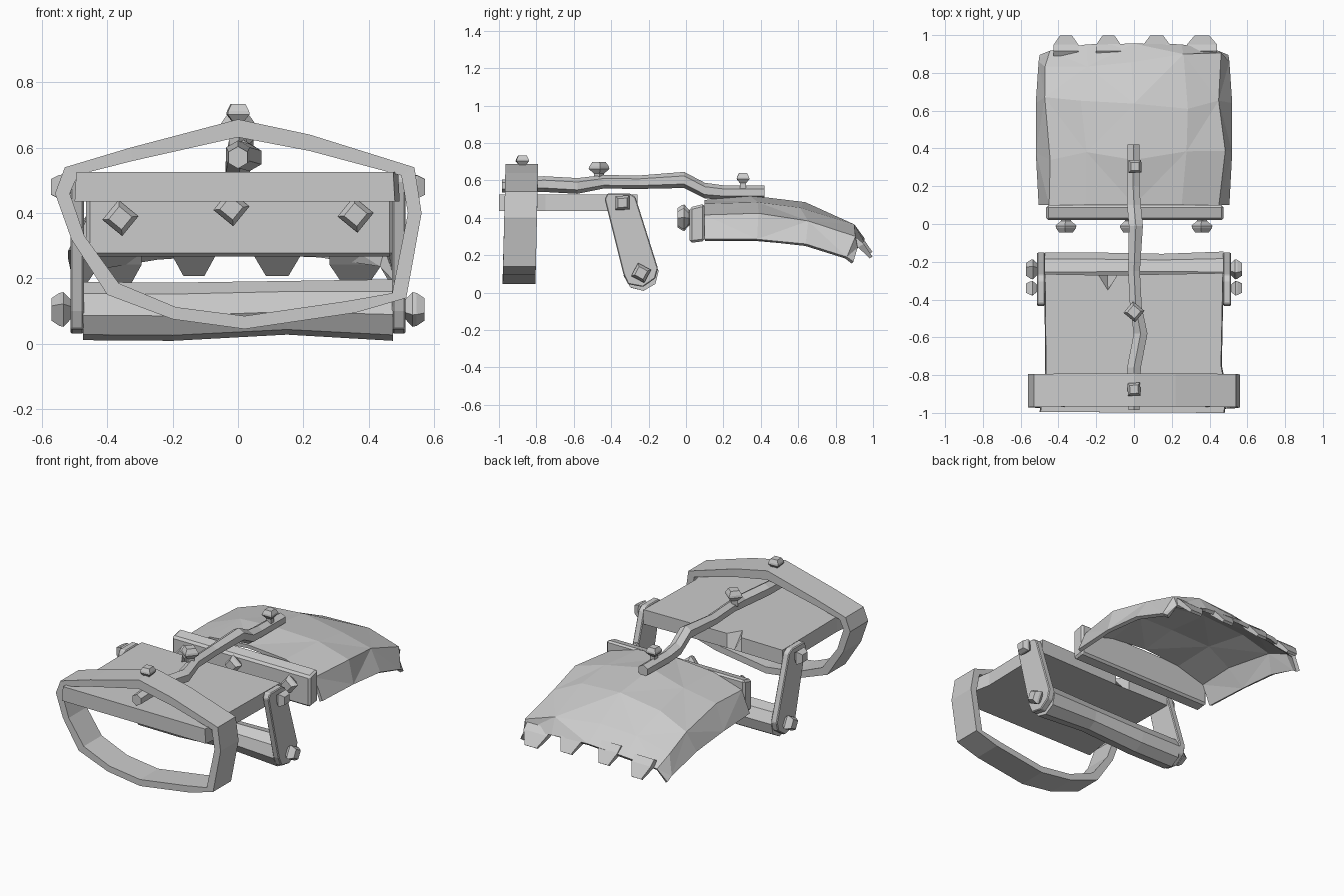
import bpy, bmesh, math, random
from mathutils import Vector

if "Cube" in bpy.data.objects:
    bpy.data.objects.remove(bpy.data.objects["Cube"])

random.seed(4)


def make(name, verts, faces, recalc=True):
    me = bpy.data.meshes.new(name)
    me.from_pydata([tuple(v) for v in verts], [], faces)
    if recalc:
        bm = bmesh.new()
        bm.from_mesh(me)
        bmesh.ops.recalc_face_normals(bm, faces=bm.faces)
        bm.to_mesh(me)
        bm.free()
    ob = bpy.data.objects.new(name, me)
    bpy.context.collection.objects.link(ob)
    return ob


def loft(name, rings, cyclic=False):
    n, m = len(rings[0]), len(rings)
    verts = [v for r in rings for v in r]
    faces = []
    for i in range(m if cyclic else m - 1):
        a, b = i * n, (i + 1) % m * n
        faces += [(a + k, a + (k + 1) % n, b + (k + 1) % n, b + k) for k in range(n)]
    if not cyclic:
        faces += [tuple(range(n)), tuple(range((m - 1) * n, m * n))]
    return make(name, verts, faces)


def bevel(ob, w):
    mod = ob.modifiers.new("bevel", 'BEVEL')
    mod.width = w
    mod.segments = 1


def rivet(name, pos, axis, size=1.0, turn=0.0):
    # faceted four-sided stud: neck, flared belt, flat top
    rot = Vector((0, 0, 1)).rotation_difference(Vector(axis)).to_matrix()
    rings = []
    for r, h in ((.026, -.03), (.026, .005), (.053, .03), (.05, .042), (.034, .065)):
        rings.append([Vector(pos) + rot @ Vector((r * size * math.cos(turn + k * math.pi / 2),
                      r * size * math.sin(turn + k * math.pi / 2), h * size)) for k in range(4)])
    return loft(name, rings)


# wrist hoop: hammered flat band, (outer x, z, inner x, z)
hoop = [(0, .687, 0, .632), (.22, .64, .22, .59), (.54, .54, .5, .515), (.562, .4, .52, .4),
        (.515, .14, .472, .155), (.36, .095, .33, .13), (.02, .045, .02, .085),
        (-.2, .075, -.19, .112), (-.4, .15, -.365, .185), (-.51, .32, -.47, .33),
        (-.56, .46, -.515, .46), (-.53, .54, -.49, .517), (-.33, .6, -.32, .56)]
rings = []
for ox, oz, ix, iz in hoop:
    s = .015 * (.69 - oz) / .64
    rings.append([(ox, -.965 - s, oz), (ox, -.79 - s, oz), (ix, -.79 - s, iz), (ix, -.965 - s, iz)])
loft("wrist_hoop", rings, cyclic=True)

# forearm plate with a dent chipped from the upper rear edge
outline = [(-.5, -.995), (.48, -1), (.495, -.9), (.465, -.75), (.475, -.26), (-.09, -.27),
           (-.14, -.27), (-.19, -.27), (-.475, -.265), (-.47, -.8)]
top = [(x * .99, y - (.08 if x == -.14 else 0), .525) for x, y in outline]
loft("forearm_plate", [[(x, y, .436) for x, y in outline], top])

# lower cross bar, octagonal
rings = []
for x, r, dz in ((-.475, .09, 0), (-.2, .09, -.002), (.15, .083, .01), (.475, .095, .003)):
    rings.append([(x, -.24 + r * math.cos((k + .5) * math.pi / 4 - .25),
                   .1 + dz + r * math.sin((k + .5) * math.pi / 4 - .25)) for k in range(8)])
loft("lower_cross_bar", rings)

# side links and their rivets
link = [(-.435, .5), (-.42, .53), (-.30, .53), (-.27, .51), (-.15, .13), (-.165, .075),
        (-.23, .03), (-.31, .045), (-.335, .10)]
for s, side in ((-1, "left"), (1, "right")):
    ob = loft("side_link_" + side, [[(s * .472, y, z) for y, z in link], [(s * .513, y, z) for y, z in link]])
    bevel(ob, .005)
    rivet("link_rivet_upper_" + side, (s * .507, -.34, .48), (s, 0, 0), 1, .8)
    rivet("link_rivet_lower_" + side, (s * .503, -.24, .105), (s, 0, 0), 1.05, .3)

# bent rod linking hoop, plate and hand guard
path = [(0, -.985, .57, .034), (0, -.76, .58, .042), (.035, -.58, .57, .042), (.01, -.44, .592, .036),
        (0, -.25, .59, .036), (.01, -.01, .602, .043), (0, .1, .545, .042), (-.005, .2, .535, .038),
        (-.002, .42, .535, .036)]
rings = []
for x, y, z, r in path:
    rings.append([(x + r * math.cos((k + .5) * math.pi / 3), y, z + r * math.sin((k + .5) * math.pi / 3))
                  for k in range(6)])
loft("connecting_rod", rings)
rivet("hoop_rivet", (0, -.875, .675), (0, 0, 1), .9, .85)
rivet("rod_rivet_middle", (0, -.465, .63), (0, 0, 1), 1.05, .1)
rivet("rod_rivet_end", (.005, .305, .58), (0, 0, 1), .9, .8)

# arched hand guard: (y, half width, centre z, mid z, shoulder z, edge z)
rows = [(.1, .505, .495, .475, .415, .285), (.38, .52, .515, .485, .42, .285),
        (.64, .52, .485, .455, .385, .26), (.86, .505, .385, .36, .305, .19), (.955, .5, .29, .275, .24, .165)]
verts, faces = [], []
for i, (y, w, a, b, c, d) in enumerate(rows):
    last = i == len(rows) - 1
    for f, z in ((-1, d), (-.89, c), (-.5, b), (0, a), (.5, b), (.89, c), (1, d)):
        back = .06 * abs(f) ** 4 if last else 0
        jit = 0 if last or i == 0 or abs(f) == 1 else .05
        verts.append((f * w + random.uniform(-jit, jit) * .5, y - back + random.uniform(-jit, jit),
                      z + random.uniform(-jit, jit) * .1))
for i in range(len(rows) - 1):
    for k in range(6):
        a = i * 7 + k
        # alternate diagonals for the hammered look
        b, c, d = a + 1, a + 8, a + 7
        faces += [(a, b, c), (a, c, d)] if (i + k) % 2 else [(a, b, d), (b, c, d)]
guard = make("hand_guard", verts, faces, recalc=False)
mod = guard.modifiers.new("thickness", 'SOLIDIFY')
mod.thickness = .022
mod.offset = -1

# teeth along the far rim: (x, rim z, half width)
for i, (x, z, hw) in enumerate(((-.36, .262, .065), (-.135, .287, .065), (.12, .287, .07), (.36, .262, .08))):
    loft("guard_tooth_%d" % (i + 1),
         [[(x - w, y, h), (x + w, y, h), (x + w, y - t, h - t * .6), (x - w, y - t, h - t * .6)]
          for w, y, h, t in ((hw, .915, z + .03, .025), (hw, .95, z - .002, .03), (hw * .5, .997, z - .07, .015))])

# bar across the guard, with three rivets
rail = loft("guard_bar", [[(x, .02, .265), (x, .1, .275), (x, .1, .475), (x, .02, .455)]
                          for x in (-.465, 0, .475)])
bevel(rail, .012)
for i, (x, z) in enumerate(((-.36, .385), (-.02, .415), (.36, .395))):
    rivet("bar_rivet_%d" % (i + 1), (x, .022, z), (0, -1, 0), 1.05, .1)
